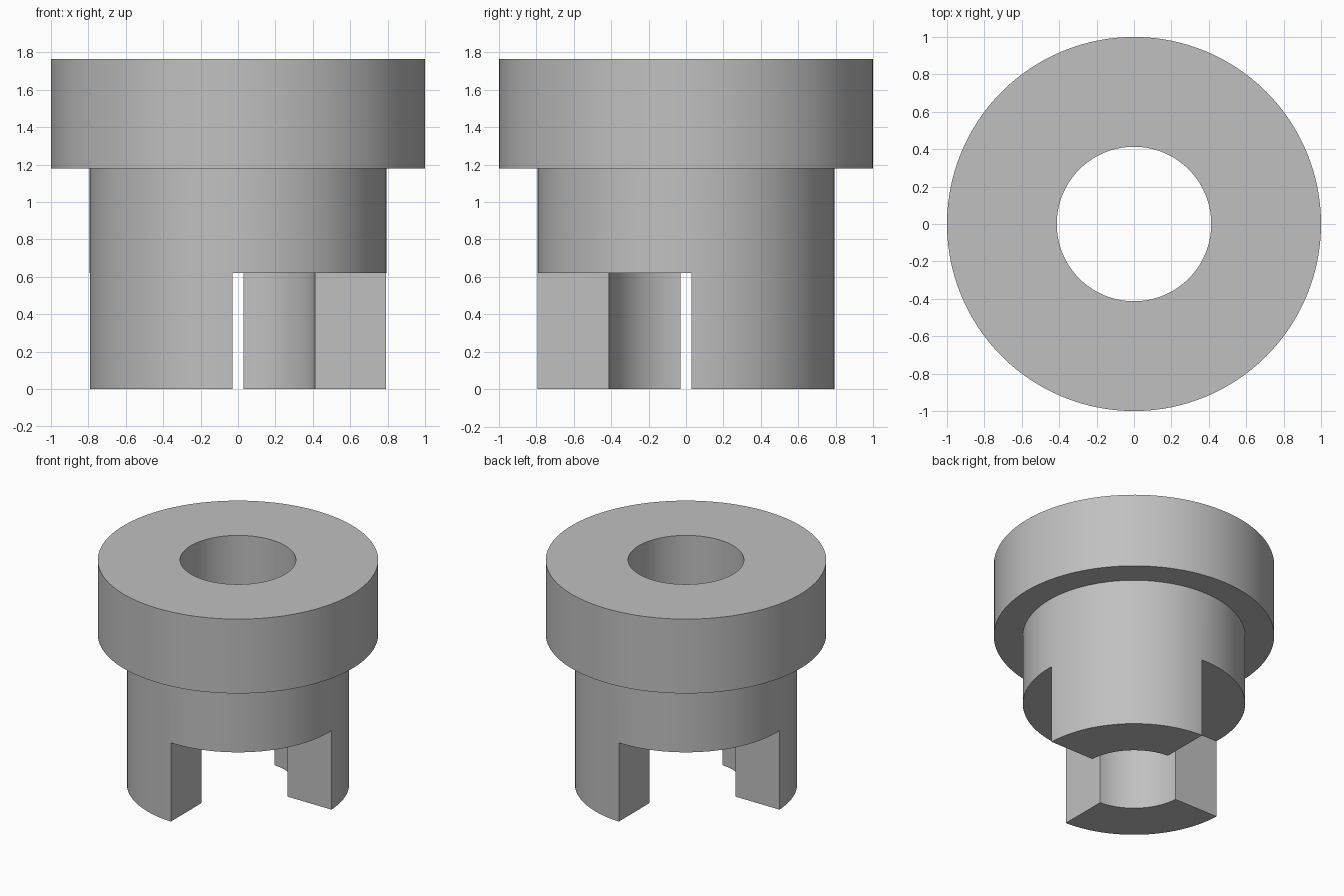
import bpy
import bmesh
from math import radians
from mathutils import Matrix, Vector

cube = bpy.data.objects.get("Cube")
if cube:
    bpy.data.objects.remove(cube, do_unlink=True)

HEIGHT, FLANGE_Z, SLOT_Z = 1.765, 1.18, 0.62
FLANGE_R, BODY_R, BORE_R = 1.0, 0.793, 0.413
GAP = 0.03  # half the clearance between the two jaws
SEGMENTS = 128

grey = bpy.data.materials.new("plain grey")
grey.use_nodes = True
color = (0.53, 0.53, 0.53, 1)
grey.diffuse_color = color
grey.node_tree.nodes["Principled BSDF"].inputs["Base Color"].default_value = color


def add_object(name, bm):
    bmesh.ops.recalc_face_normals(bm, faces=bm.faces)
    mesh = bpy.data.meshes.new(name)
    bm.to_mesh(mesh)
    bm.free()
    mesh.materials.append(grey)
    obj = bpy.data.objects.new(name, mesh)
    bpy.context.collection.objects.link(obj)
    return obj


def lathe(name, profile):
    """Revolve a closed (radius, z) profile around the z axis."""
    bm = bmesh.new()
    verts = [bm.verts.new((r, 0, z)) for r, z in profile]
    edges = [bm.edges.new((v, verts[i - 1])) for i, v in enumerate(verts)]
    bmesh.ops.spin(bm, geom=verts + edges, cent=(0, 0, 0), axis=(0, 0, 1),
                   angle=radians(360), steps=SEGMENTS)
    bmesh.ops.remove_doubles(bm, verts=bm.verts, dist=1e-4)
    return add_object(name, bm)


def box(name, low, high):
    low, high = Vector(low), Vector(high)
    bm = bmesh.new()
    bmesh.ops.create_cube(bm, size=1, matrix=Matrix.Translation((low + high) / 2)
                          @ Matrix.Diagonal((*(high - low), 1)))
    return add_object(name, bm)


# Flanged sleeve with a straight through bore
hub = lathe("coupling_hub", [
    (BORE_R, 0), (BODY_R, 0), (BODY_R, FLANGE_Z),
    (FLANGE_R, FLANGE_Z), (FLANGE_R, HEIGHT), (BORE_R, HEIGHT)])

# Two opposite quadrants cut away, leaving a pair of jaws
cutters = [box("right_slot_cutter", (-GAP, -1.2, -0.2), (1.2, GAP, SLOT_Z)),
           box("left_slot_cutter", (-1.2, -GAP, -0.2), (GAP, 1.2, SLOT_Z))]
bpy.ops.object.select_all(action="DESELECT")
bpy.context.view_layer.objects.active = hub
hub.select_set(True)
for cutter in cutters:
    cutter.hide_render = True
    cut = hub.modifiers.new(cutter.name, "BOOLEAN")
    cut.operation = "DIFFERENCE"
    cut.solver = "EXACT"
    cut.object = cutter
    bpy.ops.object.modifier_apply(modifier=cut.name)
    bpy.data.objects.remove(cutter, do_unlink=True)

bpy.ops.object.shade_smooth_by_angle(angle=radians(30))
